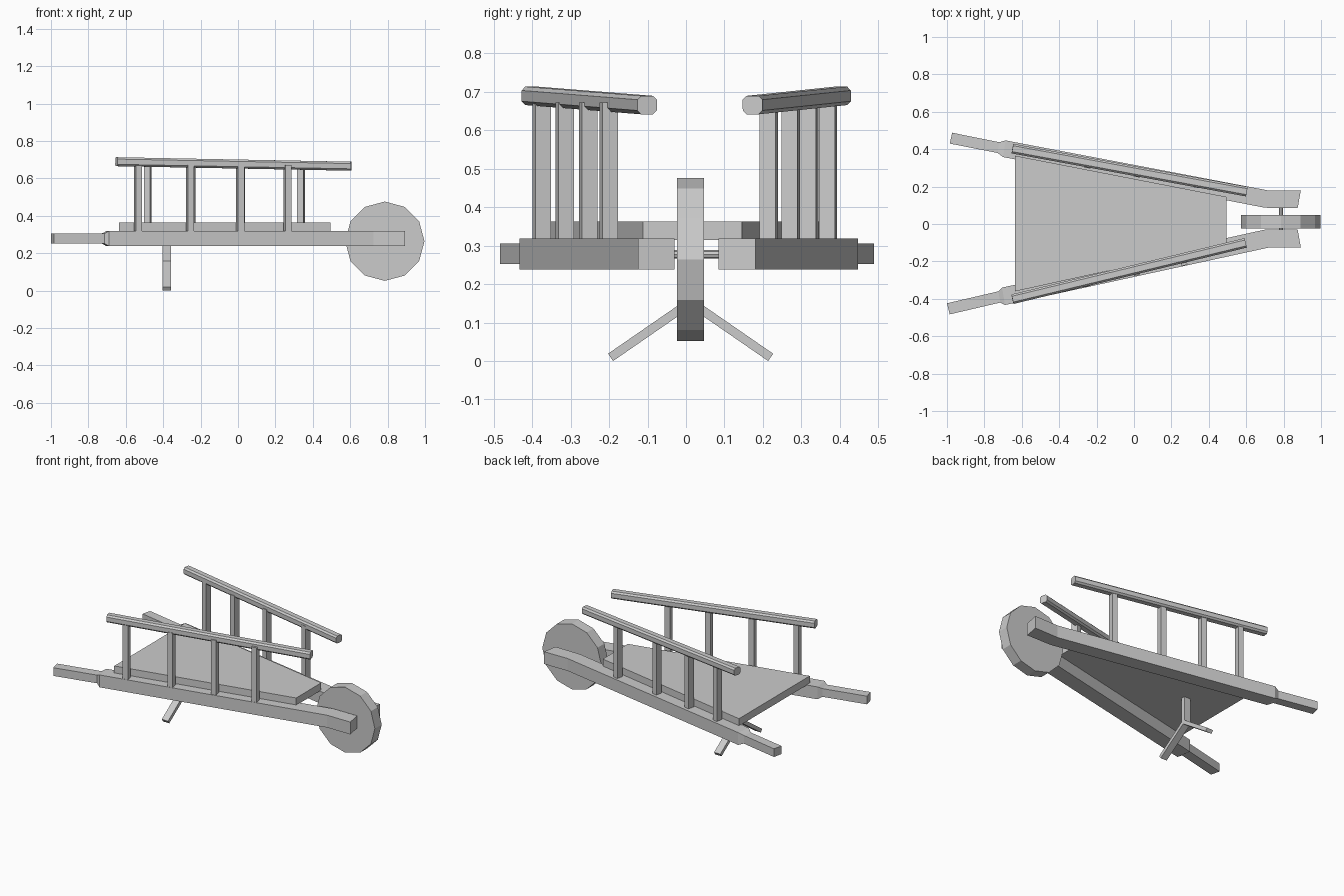
import bpy, bmesh
from math import pi, radians
from mathutils import Vector, Matrix

if "Cube" in bpy.data.objects:
    bpy.data.objects.remove(bpy.data.objects["Cube"])


def finish(bm, name):
    bmesh.ops.recalc_face_normals(bm, faces=bm.faces)
    me = bpy.data.meshes.new(name)
    bm.to_mesh(me)
    bm.free()
    ob = bpy.data.objects.new(name, me)
    bpy.context.collection.objects.link(ob)
    return ob


def loft(name, rings):
    """Skin a list of equal-length closed rings and cap both ends."""
    bm = bmesh.new()
    loops = [[bm.verts.new(p) for p in r] for r in rings]
    n = len(loops[0])
    for a, b in zip(loops, loops[1:]):
        for i in range(n):
            j = (i + 1) % n
            bm.faces.new((a[i], a[j], b[j], b[i]))
    bm.faces.new(loops[0])
    bm.faces.new(loops[-1])
    return finish(bm, name)


def bar(name, p, q, side, w, t, chamfer=0.0):
    """Straight bar from p to q; w is measured along side, t across it."""
    p, q = Vector(p), Vector(q)
    d = (q - p).normalized()
    s = Vector(side)
    s = (s - d * s.dot(d)).normalized()
    u = d.cross(s)
    w, t, c = w / 2, t / 2, chamfer
    if c:
        prof = [(w, t - c), (w - c, t), (c - w, t), (-w, t - c),
                (-w, c - t), (c - w, -t), (w - c, -t), (w, c - t)]
    else:
        prof = [(w, t), (-w, t), (-w, -t), (w, -t)]
    return loft(name, [[e + s * a + u * b for a, b in prof] for e in (p, q)])


def drum(name, loc, r, depth, sides):
    """Cylinder lying along y with a vertex straight up."""
    bm = bmesh.new()
    bmesh.ops.create_cone(bm, cap_ends=True, segments=sides, radius1=r, radius2=r,
                          depth=depth, matrix=Matrix.Translation(loc) @ Matrix.Rotation(pi / 2, 4, 'X'))
    return finish(bm, name)


# Side beams with stepped handles: (outer xy, inner xy, low z, high z)
beams = {
    "left": [((-0.972, 0.488), (-0.985, 0.43), 0.252, 0.305),
             ((-0.72, 0.437), (-0.73, 0.38), 0.252, 0.305),
             ((-0.687, 0.447), (-0.70, 0.358), 0.238, 0.318),
             ((0.725, 0.178), (0.70, 0.087), 0.238, 0.318),
             ((0.892, 0.18), (0.875, 0.085), 0.238, 0.318)],
    "right": [((-0.985, -0.483), (-1.0, -0.424), 0.252, 0.305),
              ((-0.715, -0.42), (-0.725, -0.36), 0.252, 0.305),
              ((-0.69, -0.433), (-0.705, -0.34), 0.238, 0.318),
              ((0.725, -0.125), (0.70, -0.03), 0.238, 0.318),
              ((0.892, -0.125), (0.875, -0.03), 0.238, 0.318)],
}
for side, stations in beams.items():
    loft(side + "_beam", [[(*o, lo), (*o, hi), (*i, hi), (*i, lo)]
                          for o, i, lo, hi in stations])

# Tapered deck
outline = [(-0.635, -0.36), (0.495, -0.112), (0.495, 0.145), (-0.635, 0.365)]
loft("deck", [[(x, y, z) for x, y in outline] for z in (0.315, 0.363)])

# Chamfered hand rails and their posts
rails = {
    "left": ((-0.65, 0.403, 0.689), (0.603, 0.173, 0.665),
             [(-0.483, 0.369), (-0.247, 0.320), (0.018, 0.272), (0.337, 0.215)]),
    "right": ((-0.65, -0.402, 0.689), (0.597, -0.101, 0.665),
              [(-0.535, -0.375), (-0.257, -0.315), (0.012, -0.254), (0.265, -0.201)]),
}
for side, (a, b, posts) in rails.items():
    bar(side + "_rail", a, b, (0, 0, 1), 0.048, 0.052, 0.01)
    along = (b[0] - a[0], b[1] - a[1], 0)
    for k, (x, y) in enumerate(posts, 1):
        bar(f"{side}_post_{k}", (x, y, 0.312), (x, y, 0.672), along, 0.034, 0.042)

# Wheel and axle
drum("wheel", (0.785, 0.012, 0.264), 0.212, 0.07, 12)
drum("axle", (0.785, 0.025, 0.277), 0.011, 0.15, 8)

# Splayed stand under the deck
bar("stand_post", (-0.382, 0.012, 0.15), (-0.382, 0.012, 0.317), (1, 0, 0), 0.045, 0.025)
for side, s in (("left", 1), ("right", -1)):
    bar(side + "_stand_leg", (-0.382, 0.012, 0.153), (-0.382, 0.012 + s * 0.208, 0.0095),
        (1, 0, 0), 0.045, 0.023)
